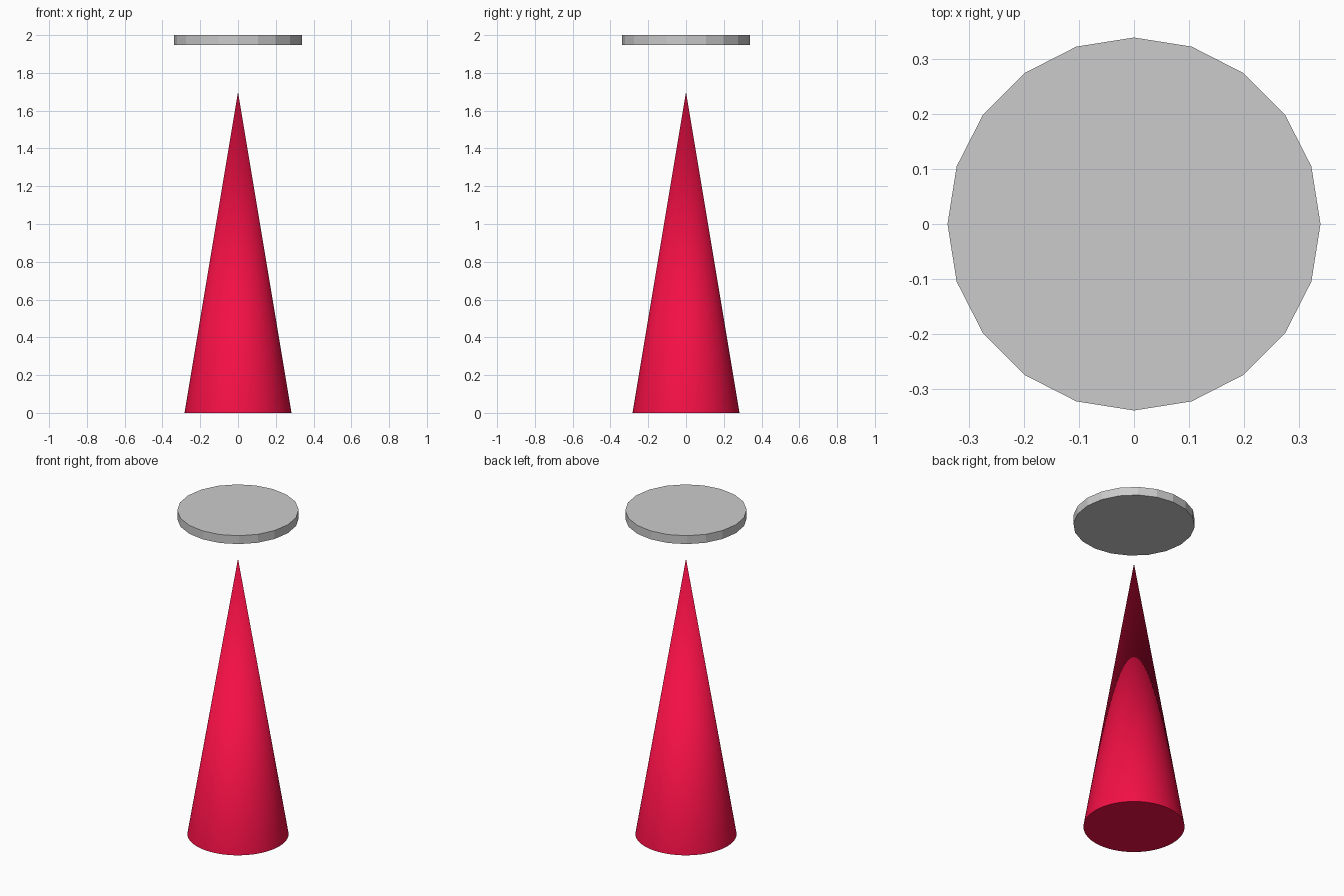
import bpy
import math

if "Cube" in bpy.data.objects:
    bpy.data.objects.remove(bpy.data.objects["Cube"])


def add_cone(name, sides, r_bottom, r_top, z0, z1, turn=0.0):
    bpy.ops.mesh.primitive_cone_add(vertices=sides, radius1=r_bottom, radius2=r_top,
                                    depth=z1 - z0, location=(0, 0, (z0 + z1) / 2),
                                    rotation=(0, 0, turn))
    obj = bpy.context.object
    obj.name = name
    return obj


# Tall smooth red cone with a closed base
cone = add_cone("red_cone", 96, 0.283, 0.0, 0.0, 1.70)
bpy.ops.object.shade_smooth_by_angle(angle=math.radians(30))
red = bpy.data.materials.new("red")
red.diffuse_color = (0.9, 0.005, 0.06, 1)
red.use_nodes = True
red.node_tree.nodes["Principled BSDF"].inputs["Base Color"].default_value = red.diffuse_color
cone.data.materials.append(red)

# Flat-sided grey disc floating above the tip
add_cone("top_disc", 20, 0.34, 0.34, 1.948, 2.0)
